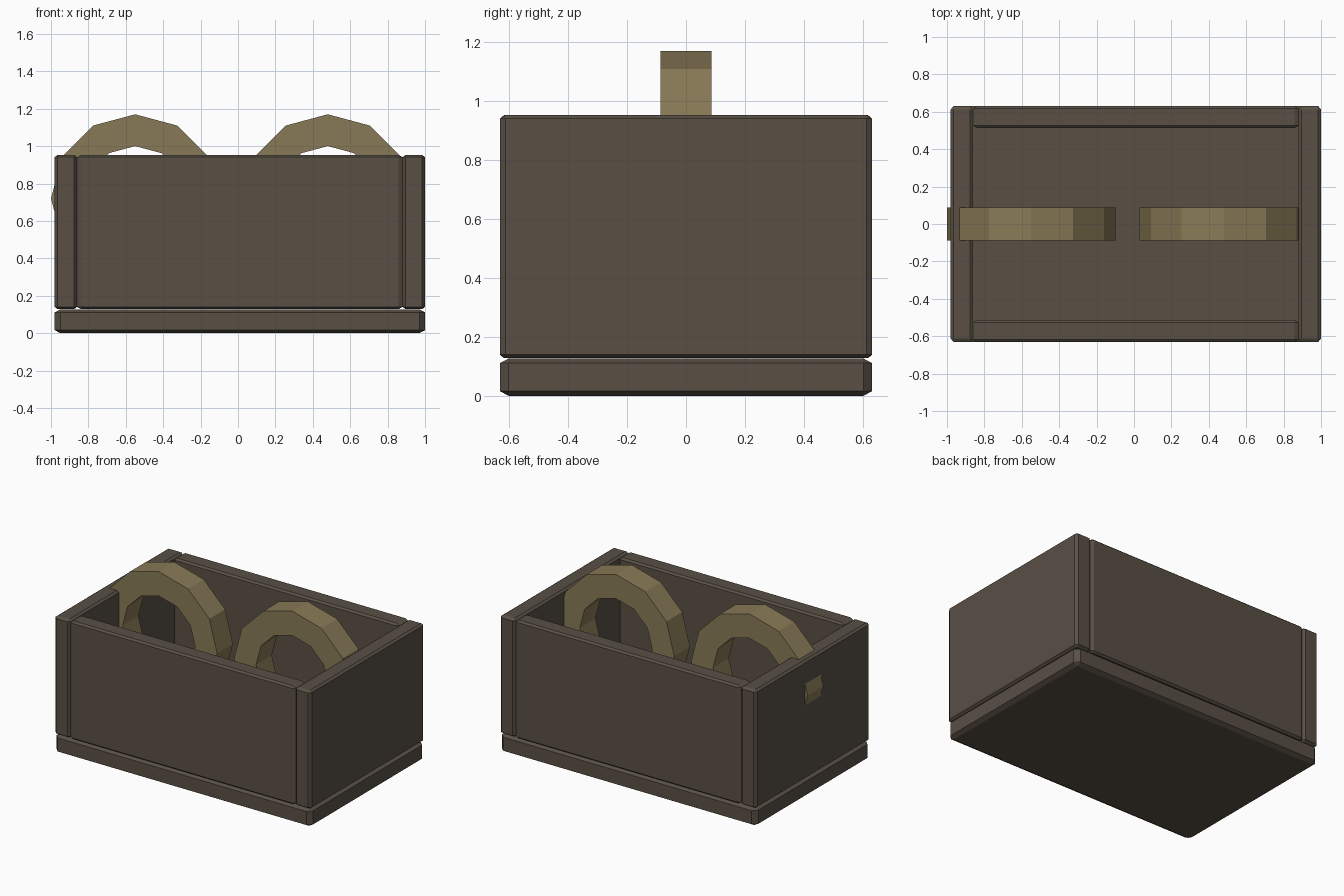
import bpy, bmesh, math
from itertools import product

if "Cube" in bpy.data.objects:
    bpy.data.objects.remove(bpy.data.objects["Cube"])


def material(name, color):
    m = bpy.data.materials.new(name)
    m.diffuse_color = (*color, 1)
    m.use_nodes = True
    m.node_tree.nodes["Principled BSDF"].inputs["Base Color"].default_value = m.diffuse_color
    return m


wood = material("dark_wood", (0.10, 0.08, 0.06))
brass = material("dull_brass", (0.25, 0.195, 0.095))


def finish(name, bm, mat):
    bmesh.ops.recalc_face_normals(bm, faces=bm.faces)
    me = bpy.data.meshes.new(name)
    bm.to_mesh(me)
    bm.free()
    me.materials.append(mat)
    ob = bpy.data.objects.new(name, me)
    bpy.context.collection.objects.link(ob)
    return ob


def chamfered_box(name, lo, hi, cut, mat):
    """Box with a separate chamfer width along each axis."""
    bm = bmesh.new()
    for signs in product((-1, 1), repeat=3):
        corner = [hi[i] if signs[i] > 0 else lo[i] for i in range(3)]
        for keep in range(3):
            bm.verts.new([c if i == keep else c - signs[i] * cut[i]
                          for i, c in enumerate(corner)])
    bmesh.ops.convex_hull(bm, input=bm.verts)
    bmesh.ops.dissolve_limit(bm, angle_limit=math.radians(1),
                             verts=bm.verts, edges=bm.edges)
    return finish(name, bm, mat)


def ring(name, x, z, outer, inner, half, mat, sides=12):
    """Upright square-section ring facing the front."""
    bm = bmesh.new()
    section = [(outer, -half), (outer, half), (inner, half), (inner, -half)]
    loops = []
    for k in range(sides):
        a = 2 * math.pi * k / sides
        loops.append([bm.verts.new((x + r * math.cos(a), y, z + r * math.sin(a)))
                      for r, y in section])
    for k in range(sides):
        p, q = loops[k], loops[(k + 1) % sides]
        for i in range(4):
            j = (i + 1) % 4
            bm.faces.new((p[i], p[j], q[j], q[i]))
    return finish(name, bm, mat)


X0, X1, Y, T = -0.98, 1.0, 0.632, 0.12
Z0, Z1 = 0.128, 0.953

# Base slab
chamfered_box("base", (X0, -Y, 0), (X1, Y, 0.127), (0.03, 0.03, 0.016), wood)

# End walls run the full depth
for name, x in (("left_wall", X0), ("right_wall", X1 - T)):
    chamfered_box(name, (x, -Y, Z0), (x + T, Y, Z1), (0.016, 0.02, 0.012), wood)

# Front and back panels sit between the end walls
for name, y in (("front_wall", -Y), ("back_wall", Y - T)):
    chamfered_box(name, (X0 + T, y, Z0), (X1 - T, y + T, Z1), (0.022, 0.014, 0.012), wood)

# Rings standing in the crate
for name, x in (("left_ring", -0.55), ("right_ring", 0.48)):
    ring(name, x, 0.72, 0.45, 0.28, 0.087, brass)
